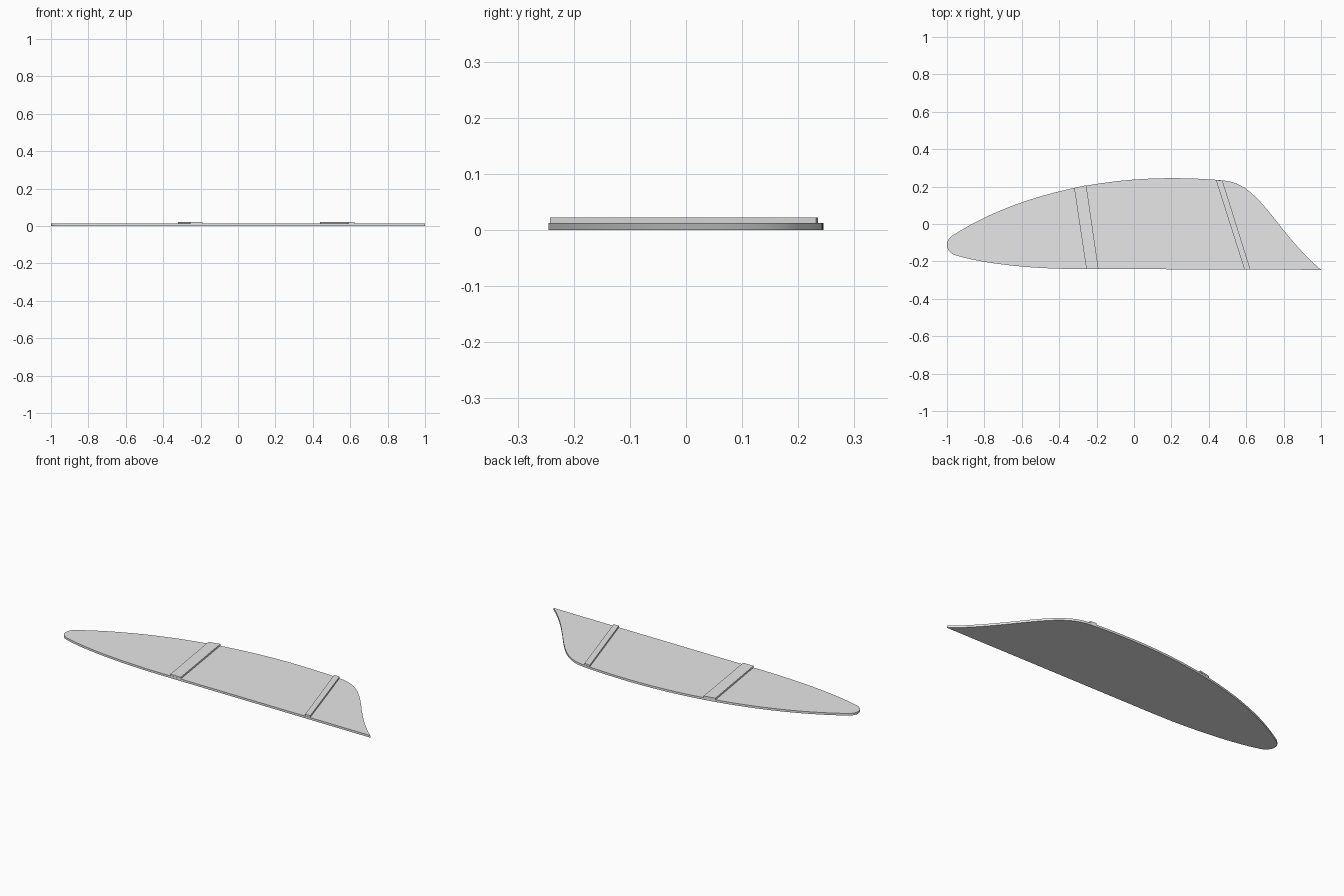
import bpy, bmesh, math
from mathutils import Vector
from mathutils.geometry import interpolate_bezier

cube = bpy.data.objects.get("Cube")
if cube:
    bpy.data.objects.remove(cube, do_unlink=True)

# One plain grey for every part
grey = bpy.data.materials.new("light_grey")
grey.use_nodes = True
colour = (0.8, 0.8, 0.8, 1)
grey.diffuse_color = colour
grey.node_tree.nodes["Principled BSDF"].inputs["Base Color"].default_value = colour


def slab(name, outline, bottom, top):
    """Extrude a flat outline into a plate."""
    bm = bmesh.new()
    face = bm.faces.new([bm.verts.new((x, y, bottom)) for x, y in outline])
    grown = bmesh.ops.extrude_face_region(bm, geom=[face])["geom"]
    verts = [v for v in grown if isinstance(v, bmesh.types.BMVert)]
    bmesh.ops.translate(bm, verts=verts, vec=(0, 0, top - bottom))
    bmesh.ops.recalc_face_normals(bm, faces=bm.faces)
    mesh = bpy.data.meshes.new(name)
    bm.to_mesh(mesh)
    bm.free()
    mesh.materials.append(grey)
    obj = bpy.data.objects.new(name, mesh)
    bpy.context.collection.objects.link(obj)
    bpy.ops.object.select_all(action="DESELECT")
    obj.select_set(True)
    bpy.context.view_layer.objects.active = obj
    bpy.ops.object.shade_smooth_by_angle(angle=math.radians(30))
    return obj


# Outline: each segment is (handle, handle, end, steps), clockwise from the straight edge
start = (-0.35, -0.24)
segments = [
    ((-0.60, -0.237), (-0.84, -0.205), (-0.96, -0.165), 12),
    ((-0.985, -0.155), (-1, -0.135), (-1, -0.11), 6),
    ((-1, -0.085), (-0.985, -0.07), (-0.96, -0.055), 6),
    ((-0.66, 0.135), (-0.24, 0.245), (0.2, 0.245), 24),
    ((0.3, 0.245), (0.42, 0.24), (0.5, 0.23), 8),
    ((0.6, 0.213), (0.67, 0.13), (0.75, 0.03), 12),
    ((0.82, -0.06), (0.9, -0.16), (1, -0.245), 12),
]
outline = [Vector(start)]
for h1, h2, end, steps in segments:
    curve = interpolate_bezier(outline[-1], Vector(h1), Vector(h2), Vector(end), steps + 1)
    outline += [p.to_2d() for p in curve[1:]]

# Main panel
slab("panel", outline, 0, 0.012)

# Raised slanted strips across the panel
slab("wide_strip", [(-0.255, -0.24), (-0.19, -0.24), (-0.255, 0.207), (-0.32, 0.193)], 0.012, 0.022)
slab("narrow_strip", [(0.59, -0.242), (0.622, -0.242), (0.473, 0.232), (0.438, 0.235)], 0.012, 0.022)
